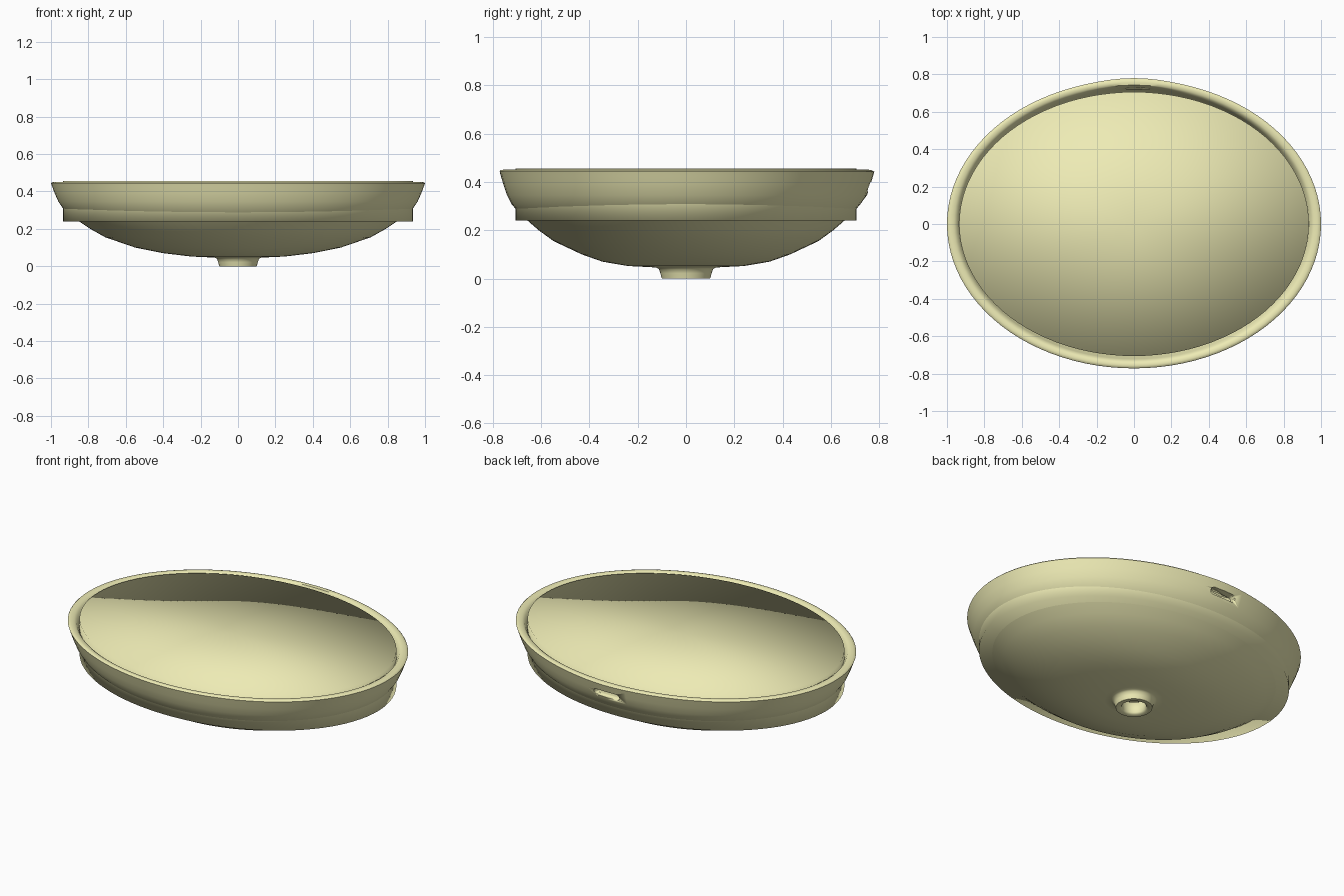
import bpy, bmesh, math

if "Cube" in bpy.data.objects:
    bpy.data.objects.remove(bpy.data.objects["Cube"])

SEG = 96
mat = bpy.data.materials.new("glazed_yellow")
mat.diffuse_color = (0.85, 0.83, 0.46, 1)
mat.use_nodes = True
mat.node_tree.nodes["Principled BSDF"].inputs["Base Color"].default_value = mat.diffuse_color


def finish(name, bm, angle=None):
    bmesh.ops.recalc_face_normals(bm, faces=bm.faces[:])
    me = bpy.data.meshes.new(name)
    bm.to_mesh(me)
    bm.free()
    me.shade_smooth()
    if angle:
        me.set_sharp_from_angle(angle=math.radians(angle))
    me.materials.append(mat)
    ob = bpy.data.objects.new(name, me)
    bpy.context.collection.objects.link(ob)
    return ob


def ratio(r):
    # depth/width ratio: round at the drain, oval towards the rim
    t = min(max((r - 0.12) / 0.5, 0), 1)
    return 1 - 0.228 * t * t * (3 - 2 * t)


def ring(bm, rx, ry, z):
    return [bm.verts.new((rx * math.cos(a), ry * math.sin(a), z))
            for a in (2 * math.pi * i / SEG for i in range(SEG))]


def bridge(bm, a, b):
    for i in range(SEG):
        j = (i + 1) % SEG
        bm.faces.new((a[i], a[j], b[j], b[i]))


# Basin shell: closed section, drain tip -> underside -> rim -> inner bowl -> drain bore
section = [(.10, 0), (.106, .022), (.112, .04), (.125, .046), (.16, .048), (.25, .052),
           (.40, .07), (.55, .10), (.71, .155), (.79, .20), (.85, .24), (.90, .275),
           (.935, .308), (.96, .345), (.98, .39), (.993, .425), (1.0, .443), (.994, .449),
           (.98, .451), (.962, .449), (.948, .441), (.935, .42), (.915, .36), (.87, .29),
           (.78, .22), (.62, .16), (.40, .115), (.14, .095), (.085, .085), (.07, .07),
           (.066, .01), (.075, 0)]
bm = bmesh.new()
rings = [ring(bm, r, r * ratio(r), z) for r, z in section]
for k in range(len(rings)):
    bridge(bm, rings[k], rings[(k + 1) % len(rings)])
# slight swelling of the back wall around the overflow
for v in bm.verts:
    if v.co.y > .70 and .32 < v.co.z < .445:
        v.co.y += .008 * math.exp(-(v.co.x / .2) ** 2)
basin = finish("basin", bm, 50)

# Overflow slot: rounded cutter sunk into the back wall
bm = bmesh.new()
outline = []
for side in (1, -1):
    for i in range(9):
        a = -math.pi / 2 + math.pi * i / 8
        outline.append((side * (.065 + .02 * math.cos(a)), .38 + side * .02 * math.sin(a)))
near = [bm.verts.new((x, .722, z)) for x, z in outline]
far = [bm.verts.new((x, .85, z)) for x, z in outline]
n = len(outline)
bm.faces.new(near)
bm.faces.new(far)
for i in range(n):
    bm.faces.new((near[i], near[(i + 1) % n], far[(i + 1) % n], far[i]))
cutter = finish("overflow_cutter", bm)
cutter.hide_render = True
cutter.hide_set(True)
mod = basin.modifiers.new("overflow_slot", "BOOLEAN")
mod.operation = "DIFFERENCE"
mod.object = cutter
mod.solver = "EXACT"

# Oval cut-out body filling the rim, softly shaded right across its edges
bm = bmesh.new()
low = ring(bm, .935, .706, .24)
high = ring(bm, .935, .706, .455)
bridge(bm, low, high)
for loop, z in ((low, .24), (high, .455)):
    c = bm.verts.new((0, 0, z))
    for i in range(SEG):
        bm.faces.new((loop[i], loop[(i + 1) % SEG], c))
finish("oval_insert", bm)
